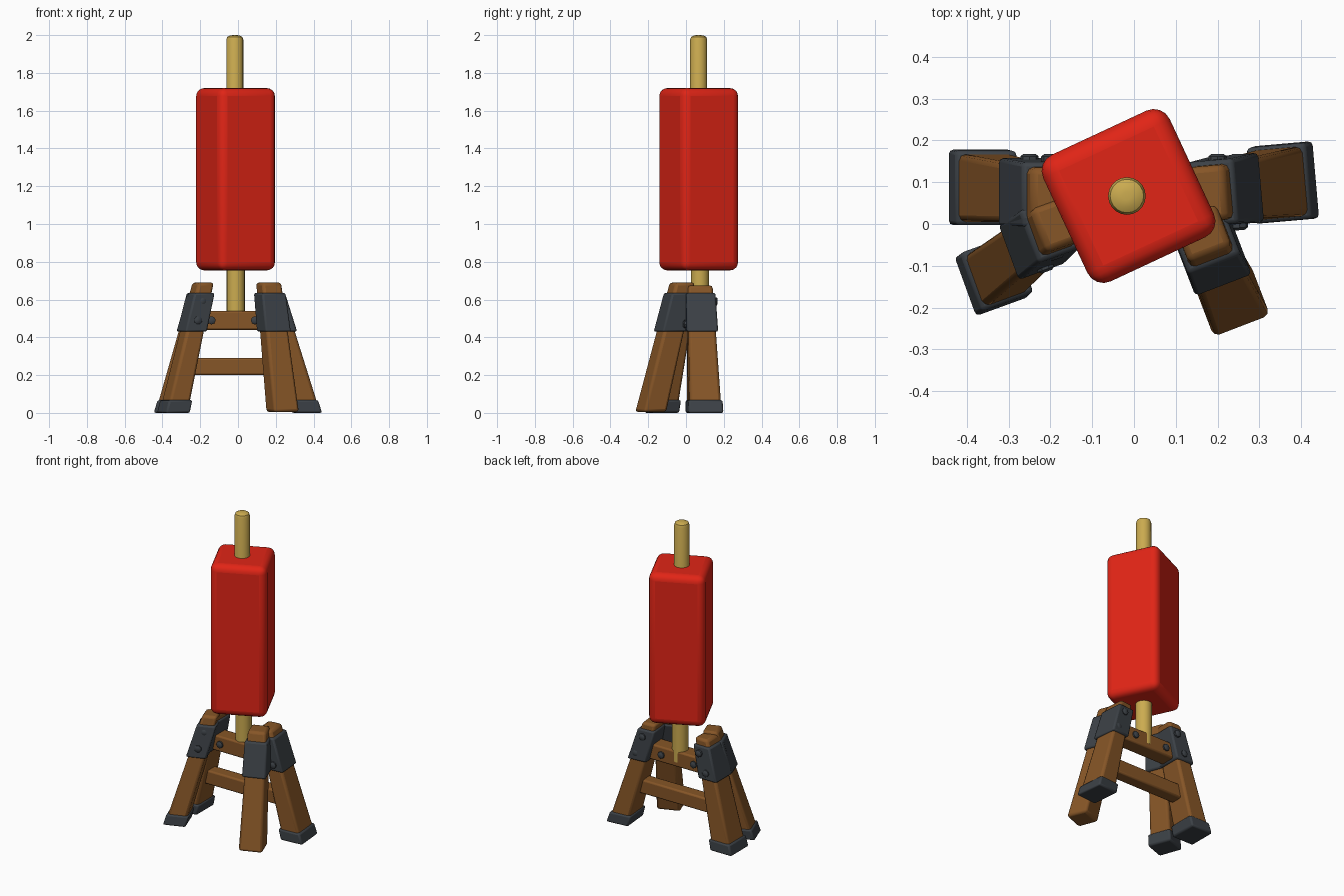
import bpy, bmesh, math
from mathutils import Vector, Matrix

if "Cube" in bpy.data.objects:
    bpy.data.objects.remove(bpy.data.objects["Cube"])


def material(name, rgb):
    m = bpy.data.materials.new(name)
    m.diffuse_color = (*rgb, 1)
    m.use_nodes = True
    m.node_tree.nodes["Principled BSDF"].inputs["Base Color"].default_value = m.diffuse_color
    return m


RED = material("red padding", (0.75, 0.018, 0.008))
WOOD = material("brown wood", (0.24, 0.092, 0.02))
IRON = material("dark iron", (0.045, 0.053, 0.062))
POLE = material("yellow pole", (0.60, 0.41, 0.08))


def finish(bm, name, mat, bevel=0.0, segments=2):
    bmesh.ops.recalc_face_normals(bm, faces=bm.faces)
    mesh = bpy.data.meshes.new(name)
    bm.to_mesh(mesh)
    bm.free()
    ob = bpy.data.objects.new(name, mesh)
    bpy.context.collection.objects.link(ob)
    mesh.materials.append(mat)
    if bevel:
        mod = ob.modifiers.new("rounding", 'BEVEL')
        mod.width, mod.segments, mod.limit_method = bevel, segments, 'ANGLE'
    bpy.ops.object.select_all(action='DESELECT')
    ob.select_set(True)
    bpy.context.view_layer.objects.active = ob
    bpy.ops.object.shade_smooth_by_angle(angle=math.radians(40))
    return ob


def box(name, mat, centre, size, yaw=0.0, bevel=0.01, segments=2):
    bm = bmesh.new()
    m = (Matrix.Translation(centre) @ Matrix.Rotation(math.radians(yaw), 4, 'Z')
         @ Matrix.Diagonal((*size, 1)))
    bmesh.ops.create_cube(bm, size=1, matrix=m)
    return finish(bm, name, mat, bevel, segments)


def lathe(name, mat, profile, base, direction=(0, 0, 1), sides=20):
    """Closed solid of revolution from (radius, height) pairs."""
    bm = bmesh.new()
    rot = Vector((0, 0, 1)).rotation_difference(Vector(direction))
    rings = []
    for r, h in profile:
        rings.append([bm.verts.new(Vector(base) + rot @ Vector(
            (r * math.cos(math.tau * i / sides), r * math.sin(math.tau * i / sides), h)))
            for i in range(sides)])
    for a, b in zip(rings, rings[1:]):
        for i in range(sides):
            j = (i + 1) % sides
            bm.faces.new((a[i], a[j], b[j], b[i]))
    bm.faces.new(rings[0])
    bm.faces.new(rings[-1])
    return finish(bm, name, mat)


LEG_TOP = 0.69


def leg_slice(name, mat, leg, z0, z1, grow=0.0, bevel=0.01):
    """Part of a slanted, tapered leg between two heights."""
    foot, top, yaw, foot_size, top_size = leg
    rot = Matrix.Rotation(math.radians(yaw), 2)
    bm = bmesh.new()
    rings = []
    for z in (z0, z1):
        t = z / LEG_TOP
        c = Vector(foot).lerp(Vector(top), t)
        s = Vector(foot_size).lerp(Vector(top_size), t) / 2 + Vector((grow, grow))
        rings.append([bm.verts.new((*(c + rot @ Vector((s.x * u, s.y * v))), z))
                      for u, v in ((-1, -1), (1, -1), (1, 1), (-1, 1))])
    a, b = rings
    bm.faces.new(a)
    bm.faces.new(b)
    for i in range(4):
        j = (i + 1) % 4
        bm.faces.new((a[i], a[j], b[j], b[i]))
    return finish(bm, name, mat, bevel)


# padded block and pole
box("red_pad", RED, (-0.013, 0.067, 1.237), (0.334, 0.334, 0.965), 25, 0.042, 4)
lathe("upper_pole", POLE, [(0.045, 0), (0.045, 0.975), (0.04, 0.99), (0.026, 0.998), (0.01, 1.0)],
      (-0.017, 0.067, 1.0))
lathe("lower_pole", POLE, [(0.048, 0), (0.048, 0.35)], (-0.012, 0.074, 0.47))

# legs: foot xy, top xy, yaw, foot size, top size
legs = {
    "back_left": ((-0.37, 0.088), (-0.195, 0.068), 180, (0.135, 0.165), (0.09, 0.13)),
    "front_left": ((-0.342, -0.128), (-0.185, 0.0), 200, (0.12, 0.135), (0.09, 0.11)),
    "back_right": ((0.365, 0.1), (0.17, 0.072), 5, (0.13, 0.17), (0.09, 0.13)),
    "front_right": ((0.237, -0.188), (0.162, -0.02), -69, (0.13, 0.145), (0.11, 0.11)),
}
for name, leg in legs.items():
    leg_slice(name + "_leg", WOOD, leg, 0.005, LEG_TOP - 0.015 * ("back" in name), 0, 0.015)
    leg_slice(name + "_bracket", IRON, leg, 0.43, 0.635, 0.011)
    if name != "front_right":      # this leg has lost its shoe
        leg_slice(name + "_shoe", IRON, leg, 0.0, 0.068, 0.008)

# cross bars between the leg pairs
box("upper_bar", WOOD, (-0.01, 0.07, 0.49), (0.42, 0.1, 0.1))
box("lower_bar", WOOD, (0.0, 0.075, 0.245), (0.54, 0.08, 0.09))

# bolts: position and facing
bolts = [((x, y, 0.49), (0, d, 0)) for x in (-0.14, 0.09) for y, d in ((0.024, -1), (0.116, 1))]
bolts += [((s * x, 0.148, z), (0, 1, 0)) for s in (-1, 1) for x, z in ((0.2, 0.59), (0.25, 0.475))]
bolts += [((-0.19, -0.065, 0.59), (0.34, -0.94, 0)), ((-0.215, -0.095, 0.49), (0.34, -0.94, 0)),
          ((0.25, 0.005, 0.47), (0.09, -1, 0))]
for i, (pos, facing) in enumerate(bolts):
    lathe(f"bolt_{i + 1}", IRON, [(0.022, -0.02), (0.022, 0.014), (0.014, 0.02)], pos, facing, 8)
